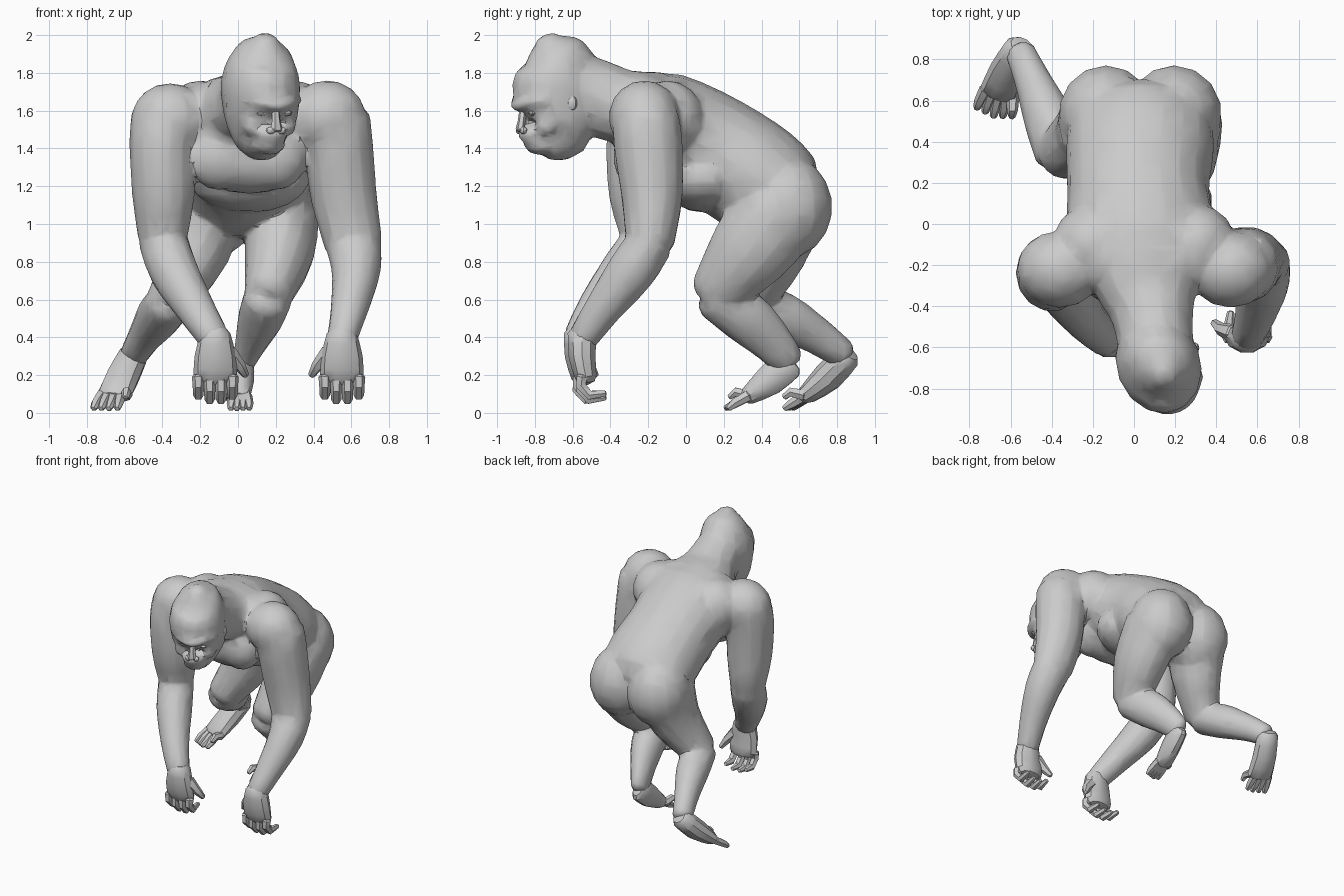
import bpy, bmesh, math
from mathutils import Vector, Matrix

cube = bpy.data.objects.get("Cube")
if cube:
    bpy.data.objects.remove(cube, do_unlink=True)

grey = bpy.data.materials.new("grey_skin")
grey.use_nodes = True
GREY = (0.6, 0.6, 0.6, 1)
grey.diffuse_color = GREY
grey.node_tree.nodes["Principled BSDF"].inputs["Base Color"].default_value = GREY
X, Z = Vector((1, 0, 0)), Vector((0, 0, 1))


def spline(pts, steps):
    # smooth path through (x, y, z, half width, half depth) stations
    p = [list(q) + [q[3]] * (5 - len(q)) for q in pts]
    p = [p[0]] + p + [p[-1]]
    out = []
    for a, b, c, d in zip(p, p[1:], p[2:], p[3:]):
        for s in range(steps):
            t = s / steps
            out.append([0.5 * (2 * j + (k - i) * t + (2 * i - 5 * j + 4 * k - l) * t * t
                        + (3 * j - i - 3 * k + l) * t ** 3) for i, j, k, l in zip(a, b, c, d)])
    return out + [p[-1]]


def loft(bm, pts, sides=14, steps=3, ref=X):
    # elliptical rings along a path, closed by rounded ends
    rows = spline(pts, steps)
    cen = [Vector(r[:3]) for r in rows]
    tan = [(cen[min(i + 1, len(cen) - 1)] - cen[max(i - 1, 0)]).normalized() for i in range(len(cen))]
    items = [(c, t, r[3], r[4]) for c, t, r in zip(cen, tan, rows)]

    def cap(item, sign):
        c, t, a, b = item
        m = (a + b) / 2
        return (c + t * sign * m * 0.35, t, a * 0.72, b * 0.72), c + t * sign * m * 0.5

    first, tip0 = cap(items[0], -1)
    last, tip1 = cap(items[-1], 1)
    rings = []
    for c, t, a, b in [first] + items + [last]:
        side = (ref - t * ref.dot(t)).normalized()
        deep = t.cross(side)
        rings.append([bm.verts.new(c + side * a * math.cos(k * math.tau / sides)
                                   + deep * b * math.sin(k * math.tau / sides)) for k in range(sides)])
    v0, v1 = bm.verts.new(tip0), bm.verts.new(tip1)
    for k in range(sides):
        n = (k + 1) % sides
        for lo, hi in zip(rings, rings[1:]):
            bm.faces.new((lo[k], lo[n], hi[n], hi[k]))
        bm.faces.new((v0, rings[0][n], rings[0][k]))
        bm.faces.new((v1, rings[-1][k], rings[-1][n]))


def ball(bm, centre, radii, seg=14):
    m = Matrix.Translation(centre) @ Matrix.Diagonal((*radii, 1))
    bmesh.ops.create_uvsphere(bm, u_segments=seg, v_segments=seg // 2 + 2, radius=1, matrix=m)


def finish(bm, name, blend=False, angle=35):
    bmesh.ops.recalc_face_normals(bm, faces=bm.faces)
    mesh = bpy.data.meshes.new(name)
    bm.to_mesh(mesh)
    bm.free()
    ob = bpy.data.objects.new(name, mesh)
    bpy.context.collection.objects.link(ob)
    bpy.ops.object.select_all(action='DESELECT')
    ob.select_set(True)
    bpy.context.view_layer.objects.active = ob
    mesh.materials.append(grey)
    if blend:
        # fuse the muscles into one skin, then reduce it to broad facets
        r = ob.modifiers.new("fuse", 'REMESH')
        r.mode, r.voxel_size = 'VOXEL', 0.014
        s = ob.modifiers.new("soften", 'SMOOTH')
        s.factor, s.iterations = 0.5, 4
        d = ob.modifiers.new("facets", 'DECIMATE')
        d.ratio = 0.05
        bpy.ops.object.convert(target='MESH')
    bpy.ops.object.shade_smooth_by_angle(angle=math.radians(angle))


# Head frame, turned toward its left
TURN = math.radians(21)
ACROSS = Vector((math.cos(TURN), math.sin(TURN), 0))
AHEAD = Vector((math.sin(TURN), -math.cos(TURN), 0))


def face(u, v, z, *r):
    p = Vector((.125, -.67, z)) + ACROSS * u + AHEAD * v
    return (*p, *r)


# Torso, neck, chest, shoulder blades and buttocks
bm = bmesh.new()
loft(bm, [(.04, -.27, 1.56, .3, .22), (.04, -.13, 1.52, .37, .29), (.02, .15, 1.385, .345, .3),
          (.03, .38, 1.235, .36, .3), (.03, .49, 1.14, .34, .28)], sides=20)
loft(bm, [(.11, -.62, 1.74, .18, .19), (.09, -.45, 1.66, .2, .205), (.07, -.33, 1.62, .25, .2),
          (.05, -.16, 1.59, .33, .22)])
ball(bm, (.05, -.17, 1.59), (.45, .2, .19))
ball(bm, (.06, -.2, 1.36), (.32, .18, .2))
ball(bm, (.06, .1, 1.25), (.33, .24, .19))
for s in (-1, 1):
    ball(bm, (.05 + s * .15, -.25, 1.36), (.17, .135, .18))
    ball(bm, (.05 + s * .25, -.1, 1.55), (.2, .2, .21))
    ball(bm, (.03 + s * .165, .535, 1.09), (.235, .24, .27))

# Skull, brow, cheekbones and muzzle
loft(bm, [face(.01, .07, 1.425, .1, .11), face(0, .02, 1.47, .155, .17), face(0, 0, 1.55, .19, .2),
          face(-.005, 0, 1.64, .2, .235), face(-.01, .01, 1.75, .205, .245), face(0, .02, 1.86, .175, .205),
          face(0, .05, 1.925, .13, .145), face(0, .07, 1.968, .07, .075)], 14, 2, ACROSS)
loft(bm, [face(-.16, .13, 1.655, .02), face(-.08, .21, 1.645, .03), face(0, .235, 1.625, .032),
          face(.08, .21, 1.645, .03), face(.16, .13, 1.655, .02)], 8, 2, Z)
ball(bm, face(0, .13, 1.475), (.09, .1, .06))
ball(bm, face(0, .1, 1.42), (.09, .095, .055))
for s in (-1, 1):
    ball(bm, face(s * .1, .11, 1.525), (.05, .06, .06))

# Shoulders, upper arms and forearms
ball(bm, (.47, -.22, 1.565), (.21, .19, .195))
ball(bm, (-.36, -.22, 1.55), (.21, .19, .195))
loft(bm, [(.51, -.21, 1.55, .19, .18), (.53, -.2, 1.42, .185, .185), (.56, -.18, 1.15, .175, .165),
          (.61, -.19, .9, .155, .13)])
loft(bm, [(.61, -.19, .9, .15, .125), (.625, -.29, .75, .13, .13), (.59, -.44, .55, .1, .1),
          (.55, -.55, .39, .08, .08)])
loft(bm, [(-.38, -.22, 1.54, .19, .18), (-.4, -.24, 1.42, .175, .185), (-.395, -.24, 1.15, .165, .17),
          (-.4, -.21, .92, .13, .13)])
loft(bm, [(-.4, -.21, .92, .13, .125), (-.34, -.32, .75, .13, .135), (-.23, -.47, .56, .105, .105),
          (-.13, -.57, .4, .085, .08)])

# Thighs and shanks
loft(bm, [(.23, .5, 1.08, .2, .25), (.22, .33, .85, .185, .22), (.16, .15, .63, .13, .14)])
loft(bm, [(.16, .145, .61, .13, .115), (.12, .31, .51, .12, .14), (.07, .45, .38, .085, .115),
          (.03, .54, .27, .06, .09)])
loft(bm, [(-.17, .5, 1.08, .2, .25), (-.22, .44, .85, .175, .2), (-.36, .34, .6, .125, .13)])
loft(bm, [(-.36, .34, .59, .125, .115), (-.42, .52, .51, .12, .125), (-.49, .69, .41, .09, .1),
          (-.55, .83, .31, .075, .08)])
finish(bm, "body", blend=True)


# Hands: palm, four curled fingers and an inward thumb
def hand(name, x, y, thumb):
    bm = bmesh.new()
    loft(bm, [(x, y, .42, .08, .08), (x, y, .3, .11, .075), (x, y + .02, .19, .115, .06)], 10, 2)
    for i in range(4):
        fx = x + (i - 1.5) * .06
        drop = .022 * abs(i - 1.5)
        loft(bm, [(fx, y, .19, .034), (fx, y - .005, .11 + drop, .03), (fx, y + .04, .06 + drop, .028),
                  (fx - thumb * .01, y + .12, .07 + drop, .018)], 6, 1)
    loft(bm, [(x + thumb * .07, y + .02, .32, .045), (x + thumb * .13, y + .04, .25, .032),
              (x + thumb * .16, y + .07, .2, .02)], 6, 1)
    finish(bm, name)


hand("left_hand", .55, -.55, -1)
hand("right_hand", -.12, -.57, 1)


# Feet: a tapering arch and five toes, the inner one raised
def foot(name, path, heading, spread, inner):
    bm = bmesh.new()
    d = Vector((*heading, 0)).normalized()
    side = Vector((-d.y, d.x, 0))
    loft(bm, path, 10, 2, side)
    ball_of_foot = Vector(path[-1][:3])
    for i in range(5):
        u = i / 2 - 1
        lift = .06 if u == inner else 0
        a = ball_of_foot + side * u * spread * .8
        b = a + d * .07 + side * u * .015
        c = a + d * (.12 - .02 * abs(u)) + side * u * .02
        b.z, c.z = .05 + lift, .025 + lift
        loft(bm, [(*a, .032), (*b, .027), (*c, .018)], 6, 1, side)
    finish(bm, name)


foot("left_foot", [(.03, .54, .26, .055, .09), (.02, .44, .17, .065, .085), (0, .33, .09, .065, .05)],
     (-.05, -1), .055, -1)
foot("right_foot", [(-.555, .85, .3, .08, .075), (-.61, .75, .19, .09, .08), (-.655, .64, .095, .095, .05)],
     (-.25, -1), .085, 1)

# Nose, eyes and ears
bm = bmesh.new()
loft(bm, [face(0, .205, 1.61, .02), face(0, .215, 1.54, .025, .02), face(0, .225, 1.5, .035, .02)],
     6, 1, ACROSS)
for s in (-1, 1):
    ball(bm, face(s * .03, .215, 1.495), (.025, .02, .02), 8)
finish(bm, "nose")

for s, label in ((1, "left"), (-1, "right")):
    bm = bmesh.new()
    ball(bm, face(s * .07, .18, 1.587), (.032, .022, .015), 8)
    finish(bm, label + "_eye")
    bm = bmesh.new()
    ball(bm, face(s * .185, 0, 1.64), (.02, .028, .04), 8)
    finish(bm, label + "_ear")
